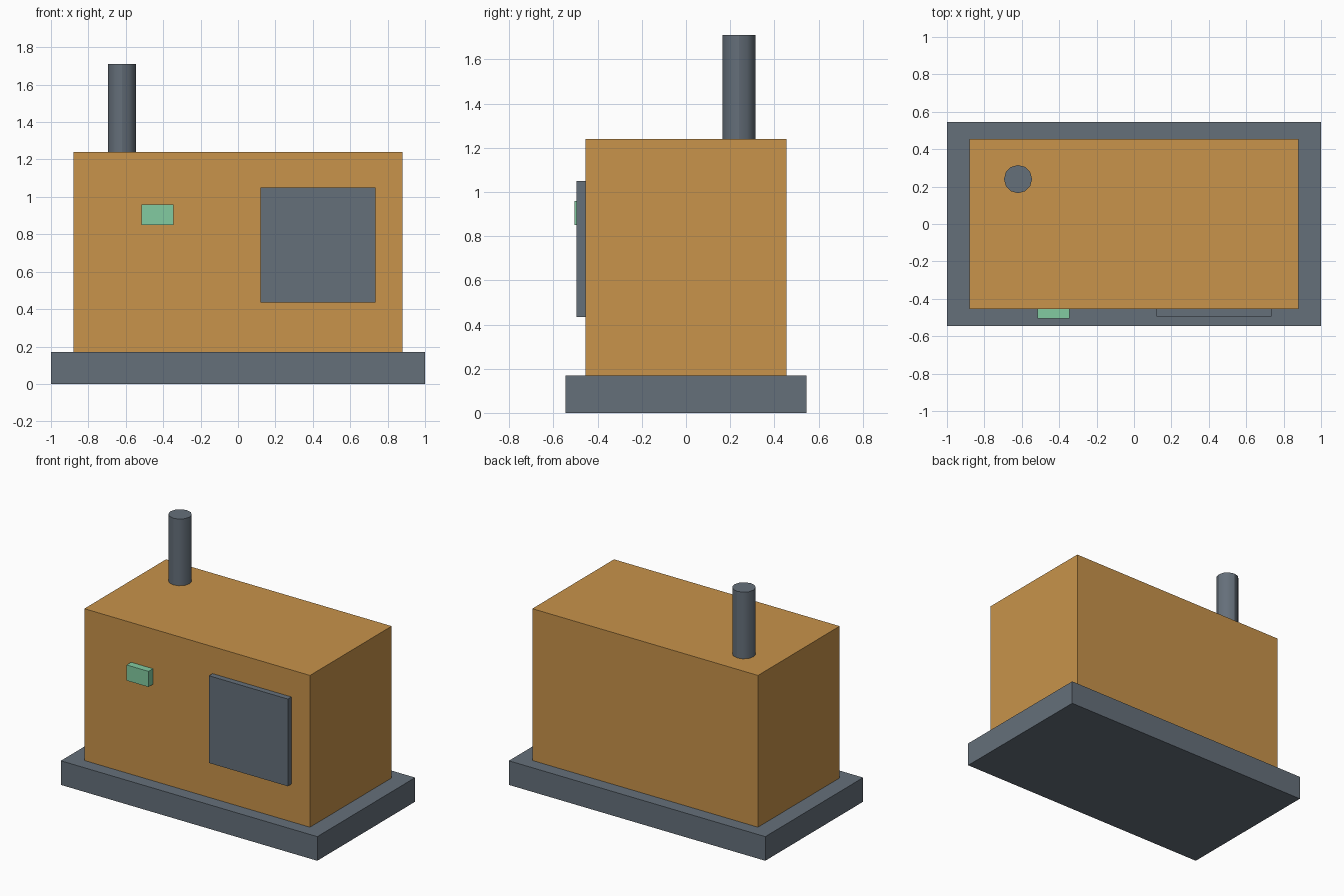
import bpy

cube = bpy.data.objects.get("Cube")
if cube:
    bpy.data.objects.remove(cube, do_unlink=True)


def material(name, rgb):
    mat = bpy.data.materials.new(name)
    mat.use_nodes = True
    colour = (*rgb, 1)
    mat.diffuse_color = colour
    mat.node_tree.nodes["Principled BSDF"].inputs["Base Color"].default_value = colour
    return mat


def finish(name, mat):
    obj = bpy.context.object
    obj.name = obj.data.name = name
    obj.data.materials.append(mat)
    return obj


def box(name, mat, x, y, z):
    """Box spanning the given (low, high) range on each axis."""
    spans = (x, y, z)
    bpy.ops.mesh.primitive_cube_add(size=1, location=[(a + b) / 2 for a, b in spans])
    obj = finish(name, mat)
    obj.scale = [b - a for a, b in spans]
    bpy.ops.object.transform_apply(location=False, rotation=False, scale=True)
    return obj


steel = material("slate grey", (0.13, 0.16, 0.195))
ochre = material("ochre orange", (0.578, 0.292, 0.069))
mint = material("mint green", (0.223, 0.597, 0.356))

BASE_TOP, BODY_TOP, PIPE_TOP = 0.17, 1.24, 1.71
BODY_FRONT = -0.455

# Plinth and housing
box("base", steel, (-1, 1), (-0.545, 0.545), (0, BASE_TOP))
box("housing", ochre, (-0.88, 0.88), (BODY_FRONT, -BODY_FRONT), (BASE_TOP, BODY_TOP))

# Front panel and indicator, set on the housing front
box("front_panel", steel, (0.12, 0.735), (-0.495, BODY_FRONT), (0.435, 1.05))
box("indicator", mint, (-0.515, -0.345), (-0.505, BODY_FRONT), (0.85, 0.96))

# Exhaust pipe
bpy.ops.mesh.primitive_cylinder_add(
    vertices=12, radius=0.075, depth=PIPE_TOP - BODY_TOP,
    location=(-0.62, 0.24, (PIPE_TOP + BODY_TOP) / 2))
finish("exhaust_pipe", steel)
bpy.ops.object.shade_smooth_by_angle()
